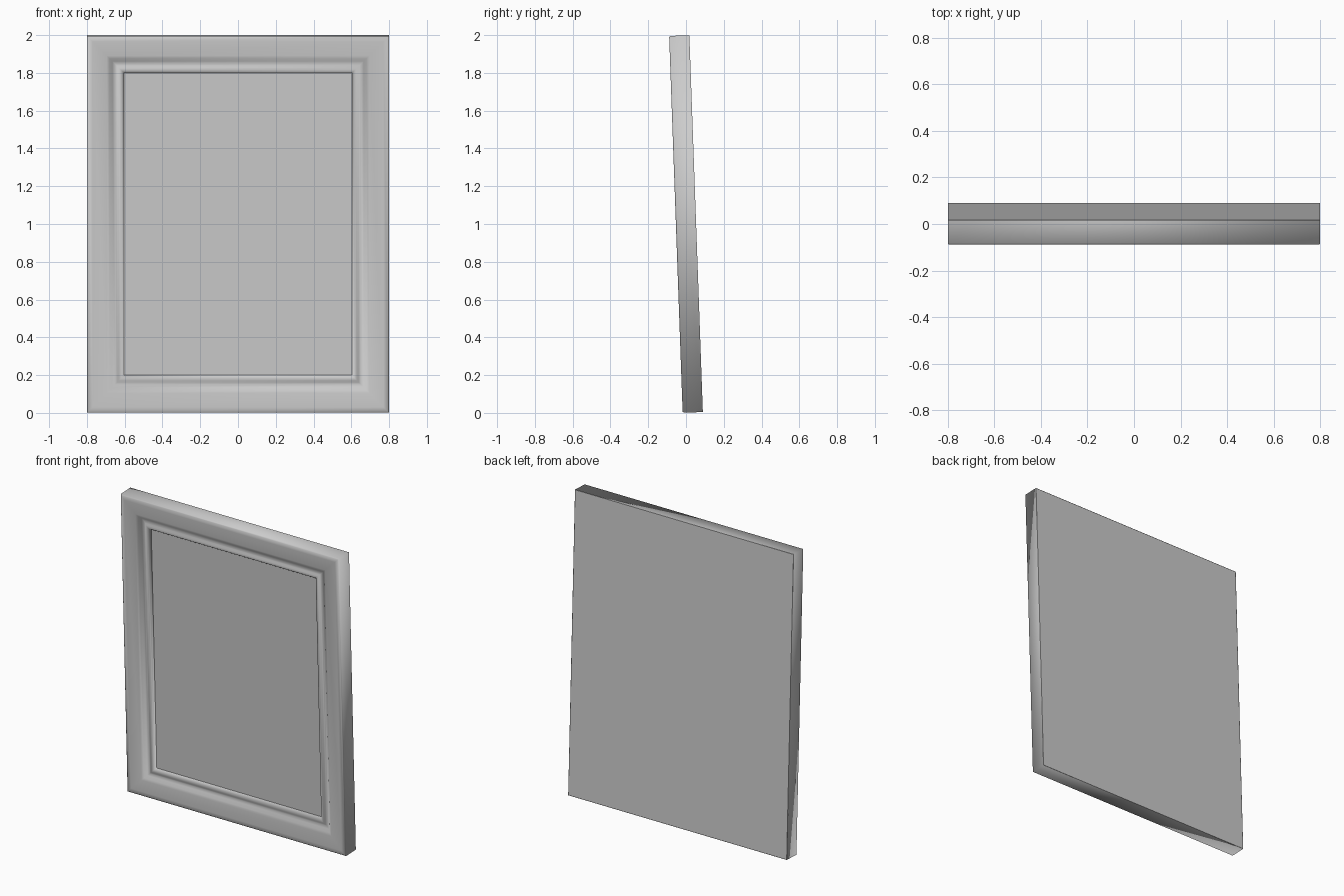
import bpy, bmesh, math
from mathutils import Matrix

if "Cube" in bpy.data.objects:
    bpy.data.objects.remove(bpy.data.objects["Cube"], do_unlink=True)

HALF_W, HALF_H, DEPTH = 0.8, 0.998, 0.107
LEAN = math.radians(2.05)

grey = bpy.data.materials.new("plain grey")
grey.use_nodes = True
colour = (0.6, 0.6, 0.6, 1)
grey.diffuse_color = colour
grey.node_tree.nodes["Principled BSDF"].inputs["Base Color"].default_value = colour

# Everything leans forward about the centre of the frame
lean = Matrix.Translation((0, 0, 1)) @ Matrix.Rotation(LEAN, 4, "X")


def finish(name, bm):
    bmesh.ops.recalc_face_normals(bm, faces=bm.faces[:])
    mesh = bpy.data.meshes.new(name)
    bm.to_mesh(mesh)
    bm.free()
    mesh.materials.append(grey)
    obj = bpy.data.objects.new(name, mesh)
    bpy.context.collection.objects.link(obj)
    obj.matrix_world = lean
    return obj


def ring(bm, inset, depth):
    """Rectangular loop, inset from the outer edge and set back from the front."""
    x, z, y = HALF_W - inset, HALF_H - inset, depth - DEPTH / 2
    return [bm.verts.new((sx * x, y, sz * z))
            for sx, sz in ((-1, -1), (1, -1), (1, 1), (-1, 1))]


# Moulding: (inset, depth) from the back edge, over the face, to the picture
profile = [(0, DEPTH), (0, 0.006), (0.006, 0), (0.03, 0), (0.105, 0.004),
           (0.12, 0.012), (0.135, 0.026), (0.15, 0.03), (0.16, 0.026),
           (0.17, 0.02), (0.18, 0.019), (0.19, 0.024), (0.197, 0.034),
           (0.2, 0.045)]
bm = bmesh.new()
loops = [ring(bm, *p) for p in profile]
for a, b in zip(loops, loops[1:]):
    for i in range(4):
        j = (i + 1) % 4
        bm.faces.new((a[i], a[j], b[j], b[i])).smooth = True
bm.normal_update()
finish("frame_moulding", bm)


# Flat boards: picture in the opening and the backing
def board(name, inset, near, far):
    bm = bmesh.new()
    front, back = ring(bm, inset, near), ring(bm, inset, far)
    bm.faces.new(front)
    bm.faces.new(back)
    for i in range(4):
        j = (i + 1) % 4
        bm.faces.new((front[i], front[j], back[j], back[i]))
    finish(name, bm)


board("picture_panel", 0.195, 0.036, 0.05)
board("backing_board", 0.001, DEPTH - 0.006, DEPTH)
